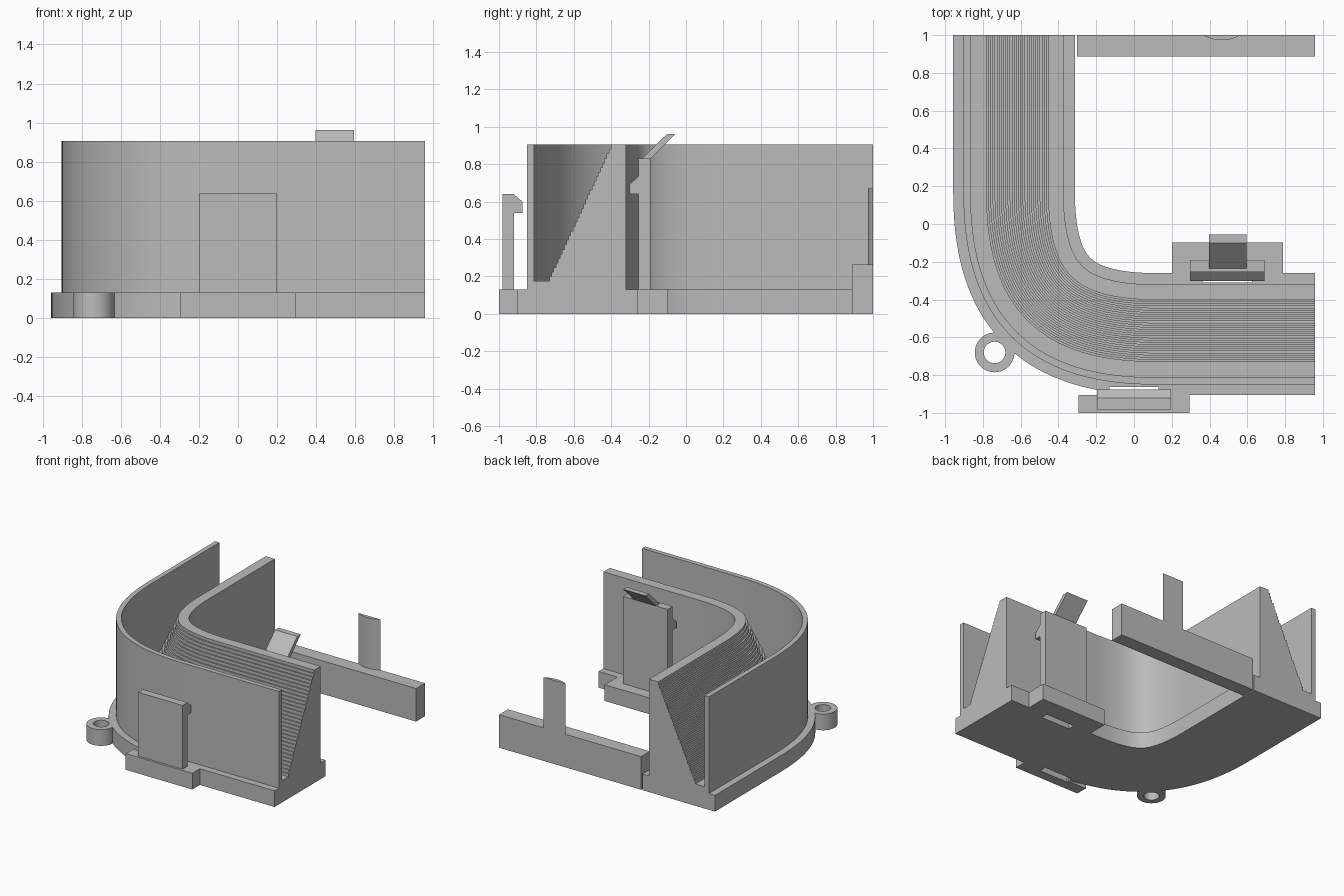
import bpy, bmesh, math
from mathutils import Vector

cube = bpy.data.objects.get("Cube")
if cube:
    bpy.data.objects.remove(cube, do_unlink=True)

grey = bpy.data.materials.new("plain grey")
grey.use_nodes = True
GREY = (0.5, 0.5, 0.5, 1)
grey.diffuse_color = GREY
grey.node_tree.nodes["Principled BSDF"].inputs["Base Color"].default_value = GREY


def finish(name, bm):
    bmesh.ops.recalc_face_normals(bm, faces=bm.faces)
    mesh = bpy.data.meshes.new(name)
    bm.to_mesh(mesh)
    bm.free()
    mesh.materials.append(grey)
    ob = bpy.data.objects.new(name, mesh)
    bpy.context.collection.objects.link(ob)
    return ob


def loft(name, rings, closed=False):
    """Skin a list of equal point rings; cap the ends unless the loop is closed."""
    bm = bmesh.new()
    vr = [[bm.verts.new(p) for p in ring] for ring in rings]
    n = len(rings[0])
    for a, b in zip(vr, vr[1:] + vr[:1] if closed else vr[1:]):
        for i in range(n):
            j = (i + 1) % n
            bm.faces.new((a[i], a[j], b[j], b[i]))
    if not closed:
        bm.faces.new(vr[0])
        bm.faces.new(vr[-1])
    return finish(name, bm)


def box(name, x0, x1, y0, y1, z0, z1):
    return loft(name, [[(x0, y0, z), (x1, y0, z), (x1, y1, z), (x0, y1, z)] for z in (z0, z1)])


def extrude_x(name, yz, x0, x1):
    return loft(name, [[(x, y, z) for y, z in yz] for x in (x0, x1)])


def activate(ob):
    bpy.ops.object.select_all(action='DESELECT')
    ob.select_set(True)
    bpy.context.view_layer.objects.active = ob


def smooth(ob):
    activate(ob)
    bpy.ops.object.shade_smooth_by_angle(angle=math.radians(30))


BASE, TOP, FLOOR = 0.13, 0.905, 0.175

# Channel cross-section: (offset outward from the centre line, height)
STEPS = 30
section = [(-0.322, 0), (0.322, 0), (0.322, BASE), (0.268, BASE), (0.268, TOP),
           (0.23, TOP), (0.23, FLOOR), (0.148, FLOOR)]
for i in range(STEPS):
    o = 0.148 - 0.34 * i / STEPS
    z = FLOOR + (TOP - FLOOR) * (i + 1) / STEPS
    section += [(o, z), (o - 0.34 / STEPS, z)]
section += [(-0.262, TOP), (-0.262, BASE), (-0.322, BASE)]

# Centre line: straight, softened corner, straight
CX, CY, L, K = -0.635, -0.582, 0.75, 0.71
p = [Vector((CX, CY + L)), Vector((CX, CY + L * (1 - K))),
     Vector((CX + L * (1 - K), CY)), Vector((CX + L, CY))]
path = [(Vector((CX, 1.0)), Vector((0, -1)))]
SEG = 40
for i in range(SEG + 1):
    t = i / SEG
    s = 1 - t
    pos = s**3 * p[0] + 3*s*s*t * p[1] + 3*s*t*t * p[2] + t**3 * p[3]
    tan = s*s * (p[1] - p[0]) + 2*s*t * (p[2] - p[1]) + t*t * (p[3] - p[2])
    path.append((pos, tan.normalized()))
path.append((Vector((0.957, CY)), Vector((1, 0))))
rings = [[(c.x + t.y * o, c.y - t.x * o, z) for o, z in section] for c, t in path]
channel = loft("curved_channel", rings)

# Foot tabs carrying the clips
front_tab = box("front_clip_tab", -0.295, 0.295, -1.0, -0.904, 0, BASE)
rear_tab = box("inner_clip_tab", 0.2, 0.79, -0.26, -0.098, 0, BASE)

# Slots under the clip hooks
for x0, x1, y0, y1 in ((-0.13, 0.13, -0.92, -0.862), (0.365, 0.625, -0.311, -0.255)):
    cutter = box("slot_cutter", x0, x1, y0, y1, -0.1, 0.2)
    cutter.hide_render = True
    for ob in (channel, front_tab if y0 < -0.5 else rear_tab):
        activate(ob)
        mod = ob.modifiers.new("slot", 'BOOLEAN')
        mod.operation, mod.solver, mod.object = 'DIFFERENCE', 'EXACT', cutter
        bpy.ops.object.modifier_apply(modifier=mod.name)
    bpy.data.objects.remove(cutter, do_unlink=True)
smooth(channel)

# Snap clips
extrude_x("front_clip", [(-0.982, BASE), (-0.982, 0.64), (-0.92, 0.64), (-0.875, 0.6),
                         (-0.875, 0.54), (-0.92, 0.54), (-0.92, BASE)], -0.197, 0.197)
extrude_x("inner_clip", [(-0.19, BASE), (-0.19, 0.83), (-0.255, 0.83), (-0.255, 0.735),
                         (-0.303, 0.69), (-0.303, 0.64), (-0.255, 0.64), (-0.255, BASE)],
          0.297, 0.69)
extrude_x("release_lever", [(-0.235, 0.83), (-0.1, 0.963), (-0.055, 0.963), (-0.19, 0.83)],
          0.398, 0.595)

# Rear bar with a round-faced post
box("rear_bar", -0.302, 0.957, 0.888, 1.0, 0, 0.265)
half, sag = 0.097, 0.027
r = (half**2 + sag**2) / (2 * sag)
a = math.asin(half / r)
arc = [(0.465 + r * math.sin(a * k / 8), 1.0 + r - sag - r * math.cos(a * k / 8) + 0.0)
       for k in range(-8, 9)]
arc = [(x, 1.0 - sag + (y - (1.0 - sag))) for x, y in arc]
smooth(loft("rear_post", [[(x, y, z) for x, y in arc] for z in (0.265, 0.67)]))

# Screw eyelet
eyelet = []
for i in range(48):
    c, s = math.cos(math.tau * i / 48), math.sin(math.tau * i / 48)
    eyelet.append([(-0.738 + q * c, -0.68 + q * s, z)
                   for q, z in ((0.057, 0), (0.105, 0), (0.105, BASE), (0.057, BASE))])
smooth(loft("screw_eyelet", eyelet, closed=True))
